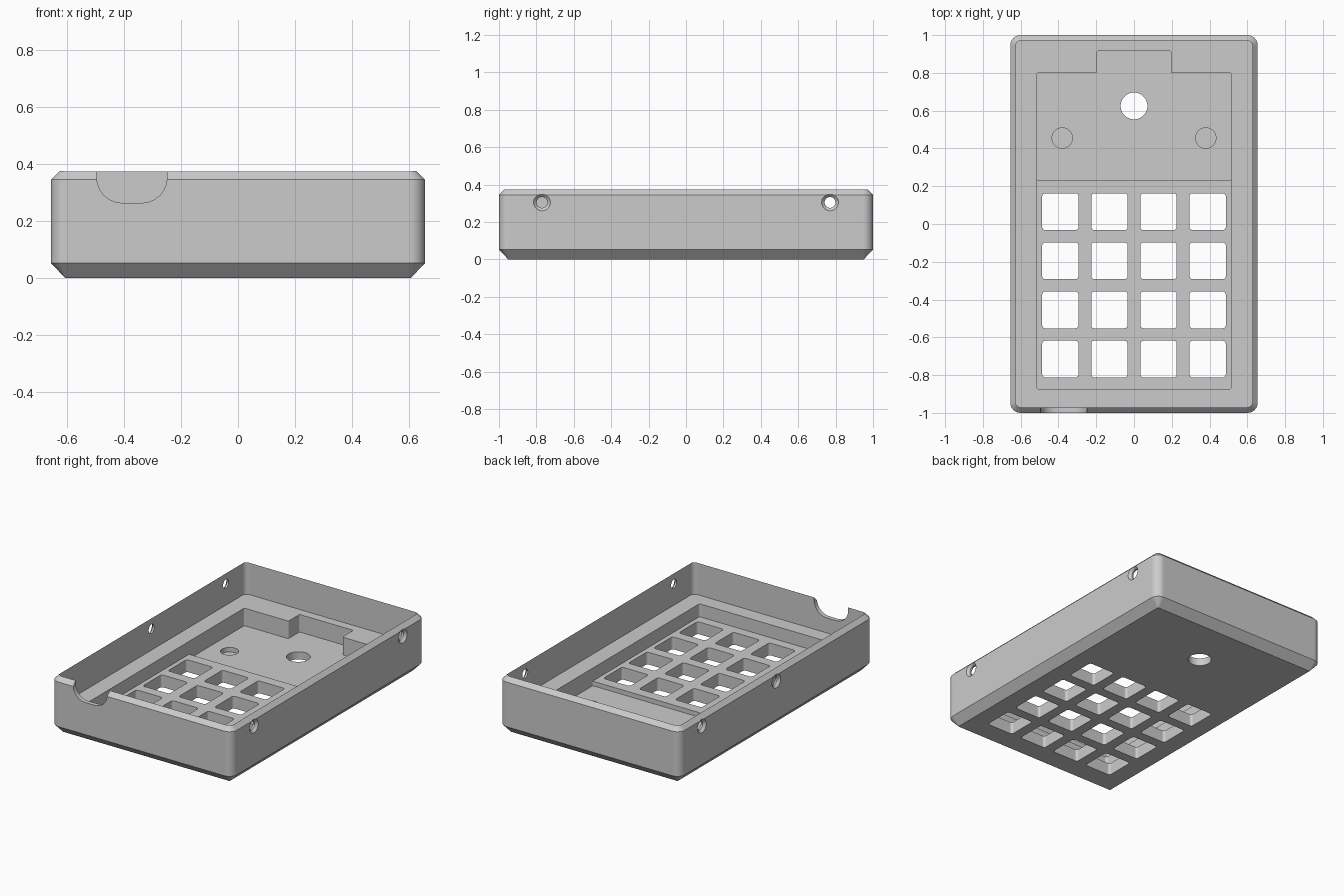
import bpy, bmesh, math
from mathutils import Matrix, Vector

cube = bpy.data.objects.get("Cube")
if cube:
    bpy.data.objects.remove(cube, do_unlink=True)

grey = bpy.data.materials.new("matte grey")
grey.use_nodes = True
colour = (0.6, 0.6, 0.6, 1)
grey.diffuse_color = colour
grey.node_tree.nodes["Principled BSDF"].inputs["Base Color"].default_value = colour


def finish(bm, name):
    bmesh.ops.recalc_face_normals(bm, faces=bm.faces)
    mesh = bpy.data.meshes.new(name)
    bm.to_mesh(mesh)
    bm.free()
    obj = bpy.data.objects.new(name, mesh)
    mesh.materials.append(grey)
    bpy.context.collection.objects.link(obj)
    return obj


def rect(x0, x1, y0, y1):
    return [(x0, y0), (x1, y0), (x1, y1), (x0, y1)]


def prism(name, points, z0, z1, radius, matrix=Matrix()):
    """Upright prism with rounded vertical edges."""
    bm = bmesh.new()
    face = bm.faces.new([bm.verts.new((x, y, z0)) for x, y in points])
    out = bmesh.ops.extrude_face_region(bm, geom=[face])
    top = [v for v in out["geom"] if isinstance(v, bmesh.types.BMVert)]
    bmesh.ops.translate(bm, verts=top, vec=(0, 0, z1 - z0))
    upright = [e for e in bm.edges
               if abs(e.verts[0].co.z - e.verts[1].co.z) > 1e-5]
    bmesh.ops.bevel(bm, geom=upright, offset=radius, segments=6,
                    profile=0.5, affect='EDGES')
    bm.transform(matrix)
    return finish(bm, name)


def cone(name, r1, r2, depth, centre, axis=(0, 0, 1)):
    bm = bmesh.new()
    turn = Vector((0, 0, 1)).rotation_difference(Vector(axis)).to_matrix().to_4x4()
    bmesh.ops.create_cone(bm, cap_ends=True, segments=40, radius1=r1, radius2=r2,
                          depth=depth, matrix=Matrix.Translation(centre) @ turn)
    return finish(bm, name)


def ring(bm, hx, hy, radius, z, steps=6):
    """One rounded rectangle of vertices."""
    verts = []
    for i, (sx, sy) in enumerate([(1, 1), (-1, 1), (-1, -1), (1, -1)]):
        for k in range(steps + 1):
            a = math.pi / 2 * (i + k / steps)
            verts.append(bm.verts.new((sx * (hx - radius) + radius * math.cos(a),
                                       sy * (hy - radius) + radius * math.sin(a), z)))
    return verts


# Outer block with chamfered bottom and rim
bm = bmesh.new()
rings = [ring(bm, 0.655 - d, 1 - d, r, z) for d, r, z in
         [(0.05, 0.004, 0), (0, 0.054, 0.053), (0, 0.054, 0.345), (0.035, 0.019, 0.38)]]
for low, high in zip(rings, rings[1:]):
    for i in range(len(low)):
        j = (i + 1) % len(low)
        bm.faces.new([low[i], low[j], high[j], high[i]])
bm.faces.new(rings[0])
bm.faces.new(rings[-1])
case = finish(bm, "keypad_case")

# Main cavity, key recess, and deeper bay with its notch
cutters = [prism("cavity", rect(-0.627, 0.627, -0.972, 0.972), 0.165, 0.5, 0.03)]
cutters.append(prism("key_recess", rect(-0.515, 0.515, -0.875, 0.5), 0.08, 0.3, 0.015))
bay = [(-0.515, 0.23), (0.515, 0.23), (0.515, 0.8), (0.195, 0.8),
       (0.195, 0.915), (-0.195, 0.915), (-0.195, 0.8), (-0.515, 0.8)]
cutters.append(prism("bay", bay, 0.05, 0.31, 0.008))

# Key openings
for row in range(4):
    for col in range(4):
        x, y = -0.39 + 0.26 * col, 0.065 - 0.26 * row
        cutters.append(prism("key_opening", rect(x - 0.096, x + 0.096, y - 0.097, y + 0.097),
                             -0.1, 0.14, 0.016))

# Round through hole and two blind pockets
cutters.append(cone("round_hole", 0.071, 0.071, 0.3, (0, 0.625, 0)))
for x in (-0.38, 0.38):
    cutters.append(cone("pocket", 0.054, 0.054, 0.1, (x, 0.455, 0.07)))

# Countersunk screw holes in the side walls
for side, y in [(1, -0.77), (1, 0.77), (-1, 0), (-1, 0.77)]:
    cutters.append(cone("screw_hole", 0.029, 0.029, 0.12, (side * 0.64, y, 0.305), (side, 0, 0)))
    cutters.append(cone("countersink", 0.02, 0.055, 0.035, (side * 0.6475, y, 0.305), (side, 0, 0)))

# Cable opening in the front wall
stand = Matrix.Rotation(math.pi / 2, 4, 'X')
cutters.append(prism("cable_opening", rect(-0.495, -0.248, 0.263, 0.6), 0.94, 1.06, 0.09, stand))

bpy.context.view_layer.objects.active = case
for cutter in cutters:
    mod = case.modifiers.new(cutter.name, 'BOOLEAN')
    mod.operation = 'DIFFERENCE'
    mod.solver = 'EXACT'
    mod.object = cutter
    bpy.ops.object.modifier_apply(modifier=mod.name)
    bpy.data.objects.remove(cutter, do_unlink=True)

# Smooth only the rounded corners and holes
bpy.ops.object.select_all(action='DESELECT')
case.select_set(True)
bpy.ops.object.shade_smooth_by_angle(angle=math.radians(25))
weighted = case.modifiers.new("even_normals", 'WEIGHTED_NORMAL')
weighted.keep_sharp = True
